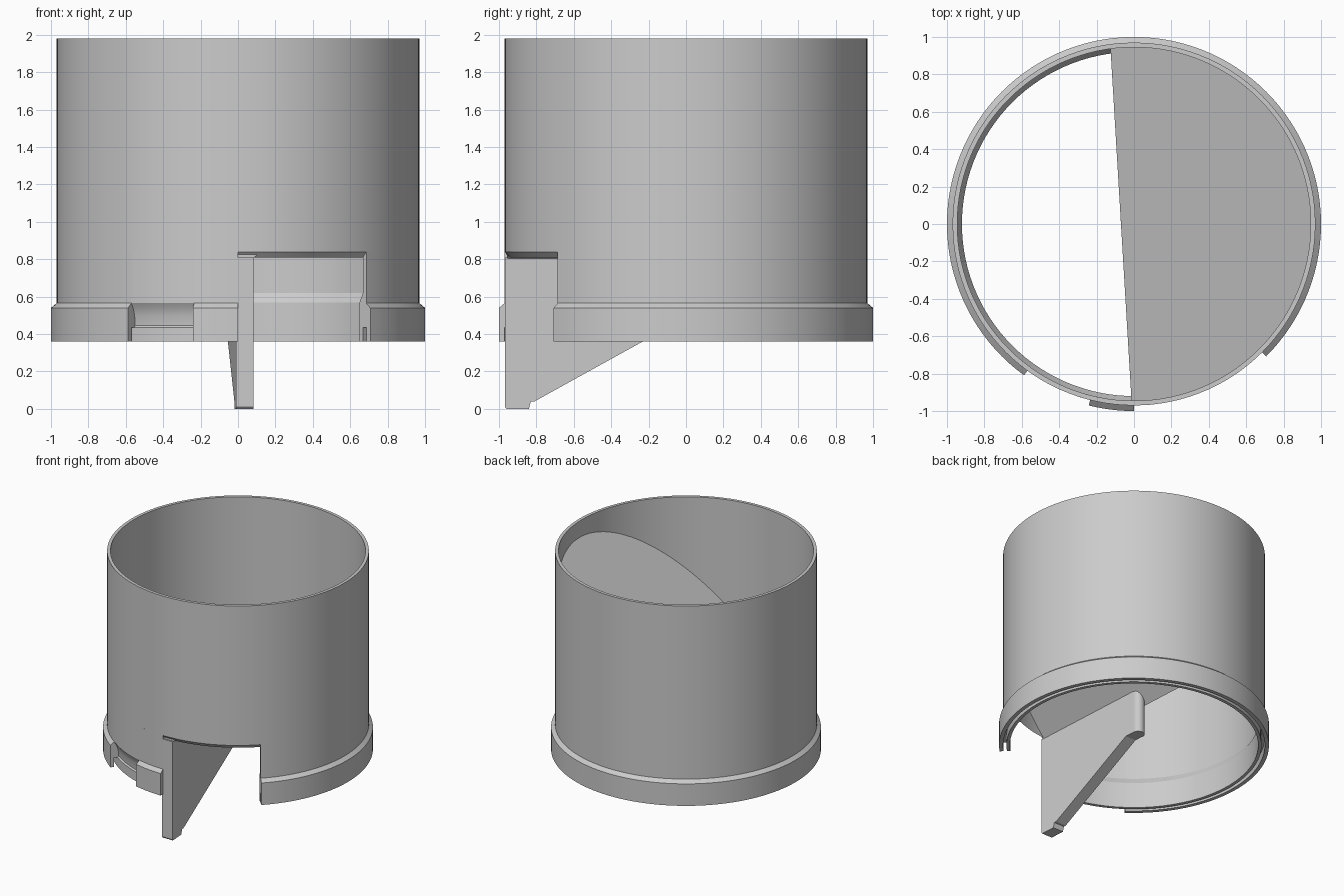
import bpy, bmesh
from math import radians, cos, sin, atan2, sqrt, pi

cube = bpy.data.objects.get("Cube")
if cube:
    bpy.data.objects.remove(cube)

grey = bpy.data.materials.new("plain_grey")
grey.use_nodes = True
grey.diffuse_color = (0.6, 0.6, 0.6, 1)
grey.node_tree.nodes["Principled BSDF"].inputs["Base Color"].default_value = (0.6, 0.6, 0.6, 1)


def finish(name, bm):
    bmesh.ops.recalc_face_normals(bm, faces=bm.faces)
    mesh = bpy.data.meshes.new(name)
    bm.to_mesh(mesh)
    bm.free()
    mesh.materials.append(grey)
    obj = bpy.data.objects.new(name, mesh)
    bpy.context.collection.objects.link(obj)
    bpy.ops.object.select_all(action='DESELECT')
    obj.select_set(True)
    bpy.context.view_layer.objects.active = obj
    bpy.ops.object.shade_smooth_by_angle(angle=radians(25))
    return obj


def sweep(name, profile, start, end, step=3):
    """Turn a closed (radius, z) profile about z between two angles in degrees."""
    full = end - start == 360
    n = max(2, round((end - start) / step))
    bm = bmesh.new()
    rings = []
    for i in range(n if full else n + 1):
        a = radians(start + (end - start) * i / n)
        rings.append([bm.verts.new((r * cos(a), r * sin(a), z)) for r, z in profile])
    k = len(profile)
    for i in range(n):
        p, q = rings[i], rings[(i + 1) % len(rings)]
        for j in range(k):
            bm.faces.new((p[j], q[j], q[(j + 1) % k], p[(j + 1) % k]))
    if not full:
        bm.faces.new(rings[0])
        bm.faces.new(rings[-1])
    return finish(name, bm)


def prism(name, bottom, top):
    """Join two matching loops of points into a solid."""
    bm = bmesh.new()
    a = [bm.verts.new(p) for p in bottom]
    b = [bm.verts.new(p) for p in top]
    bm.faces.new(a)
    bm.faces.new(b)
    for i in range(len(a)):
        j = (i + 1) % len(a)
        bm.faces.new((a[i], a[j], b[j], b[i]))
    return finish(name, bm)


OUT, INN, LOW, RIM = 0.97, 0.945, 0.92, 1.0
BASE, LIP, TOP = 0.36, 0.84, 1.98

# Upper barrel
sweep("barrel", [(INN, LIP), (OUT, LIP), (OUT, TOP), (INN, TOP)], 0, 360)

# Lower wall with grooved collar, interrupted by the latch recess and the doorway
shell = [(OUT, 0.565), (OUT, LIP), (INN, LIP), (INN, 0.62), (LOW, 0.57), (LOW, BASE)]
collar = shell + [(INN, BASE), (INN, 0.435), (OUT, 0.435), (OUT, BASE), (RIM, BASE), (RIM, 0.54)]
recess = shell + [(INN, BASE), (INN, 0.435), (0.935, 0.445), (0.94, 0.5), (0.955, 0.54)]
sweep("collar_main", collar, -45, 234)
sweep("latch_recess", recess, 234, 256)
sweep("collar_tab", collar, 256, 270)

# Sloped underside of the doorway lintel
sweep("doorway_lintel", [(INN, LIP), (OUT, LIP), (INN, LIP - 0.03)], 270, 315)


# Partition line in plan: x as a function of y
def edge_x(y):
    return -0.07 - 0.06 * y


# Tilted half-disc floor rising towards +x
def floor_z(x, y):
    return 0.9 + x + 0.06 * y


R = 0.957
a0 = atan2(-R, edge_x(-R))
a1 = atan2(R, edge_x(R))
arc = [(R * cos(a0 + (a1 - a0) * i / 60), R * sin(a0 + (a1 - a0) * i / 60)) for i in range(61)]
prism("sloped_floor",
      [(x, y, floor_z(x, y) - 0.12) for x, y in arc],
      [(x, y, floor_z(x, y)) for x, y in arc])

# Fin below the floor: side outline in (y, z)
THICK = 0.095
outline = [(-0.968, 0.81), (-0.968, 0.01), (-0.96, 0), (-0.84, 0), (-0.83, 0.04),
           (-0.81, 0.04), (-0.06, 0.455), (0.02, 0.455), (0.02, 0.81)]
prism("fin",
      [(edge_x(y) + 0.002, y, z) for y, z in outline],
      [(edge_x(y) + THICK, y, z) for y, z in outline])

# Rounded inner end of the fin
cx, cy, r = edge_x(0.02) + THICK / 2, 0.02, THICK / 2
circle = [(cx + r * cos(2 * pi * i / 24), cy + r * sin(2 * pi * i / 24)) for i in range(24)]
prism("fin_post", [(x, y, 0.455) for x, y in circle], [(x, y, 0.8) for x, y in circle])
